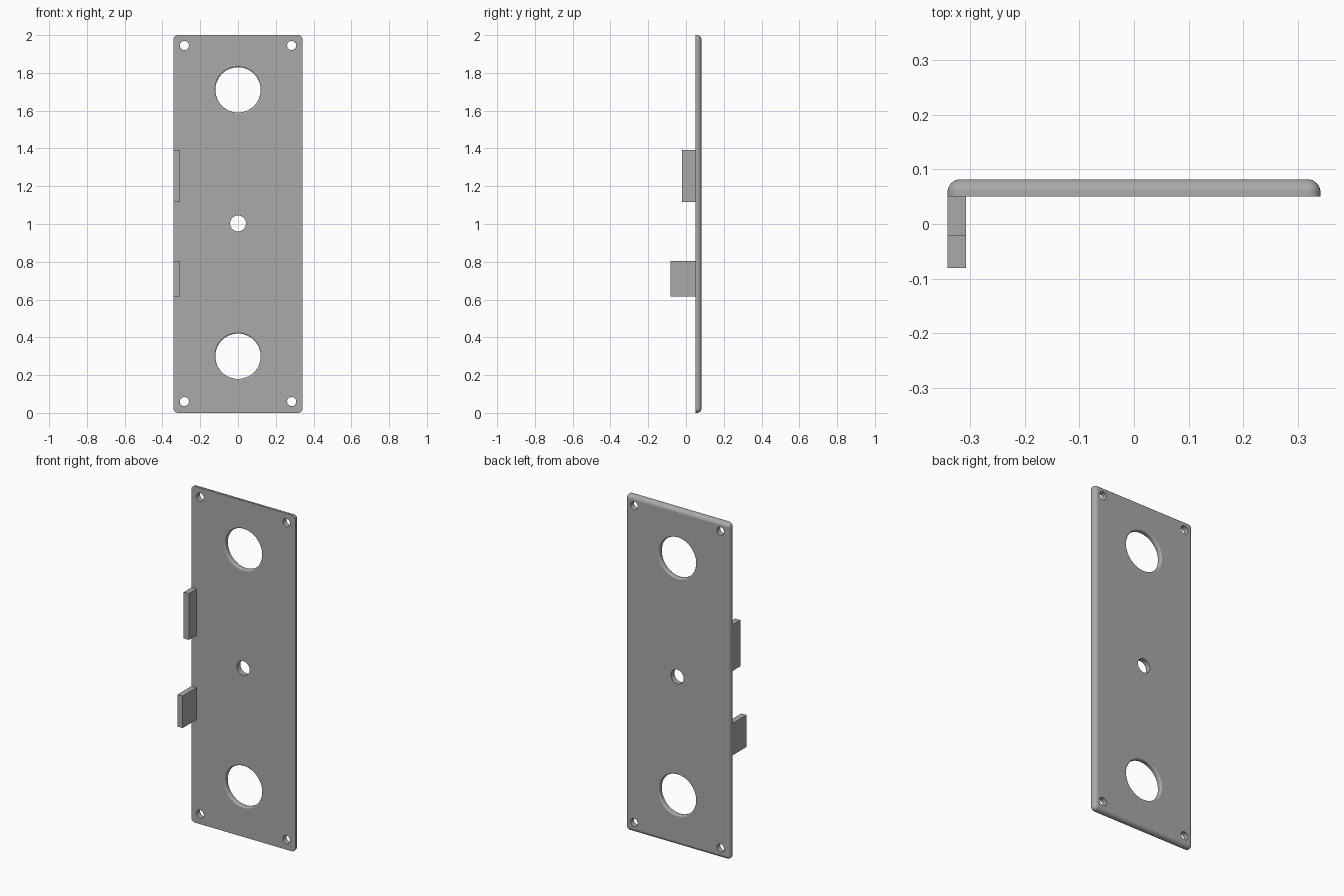
import bpy, bmesh, math
from mathutils import Matrix

if "Cube" in bpy.data.objects:
    bpy.data.objects.remove(bpy.data.objects["Cube"], do_unlink=True)

FRONT, BACK = 0.05, 0.082      # y of the plate's two faces
HALF_WIDTH = 0.342

grey = bpy.data.materials.new("plain_grey")
grey.use_nodes = True
colour = (0.4, 0.4, 0.4, 1)
grey.diffuse_color = colour
grey.node_tree.nodes["Principled BSDF"].inputs["Base Color"].default_value = colour


def finish(bm, name):
    bmesh.ops.recalc_face_normals(bm, faces=bm.faces[:])
    mesh = bpy.data.meshes.new(name)
    bm.to_mesh(mesh)
    bm.free()
    mesh.materials.append(grey)
    obj = bpy.data.objects.new(name, mesh)
    bpy.context.collection.objects.link(obj)
    return obj


def box(x0, x1, y0, y1, z0, z1):
    bm = bmesh.new()
    centre = Matrix.Translation(((x0 + x1) / 2, (y0 + y1) / 2, (z0 + z1) / 2))
    size = Matrix.Diagonal((x1 - x0, y1 - y0, z1 - z0, 1))
    bmesh.ops.create_cube(bm, size=1, matrix=centre @ size)
    return bm


def hole_cutter(name, x, z, radius, fillet=0, segments=48):
    # Lathed plug along y, flaring at both plate faces when filleted
    profile = [(radius + fillet, FRONT - 0.02)]
    if fillet:
        steps = [i * math.pi / 12 for i in range(7)]
        arc = [(radius + fillet * (1 - math.sin(a)), fillet * (1 - math.cos(a))) for a in steps]
        profile += [(r, FRONT + d) for r, d in arc]
        profile += [(r, BACK - d) for r, d in reversed(arc)]
    profile.append((radius + fillet, BACK + 0.02))
    bm = bmesh.new()
    rings = []
    for r, y in profile:
        turns = [2 * math.pi * k / segments for k in range(segments)]
        rings.append([bm.verts.new((x + r * math.cos(a), y, z + r * math.sin(a))) for a in turns])
    for lower, upper in zip(rings, rings[1:]):
        for k in range(segments):
            n = (k + 1) % segments
            bm.faces.new((lower[k], lower[n], upper[n], upper[k]))
    bm.faces.new(rings[0])
    bm.faces.new(rings[-1])
    cutter = finish(bm, name)
    cutter.hide_render = True
    return cutter


# Plate with rounded corners and a rounded back rim
bm = box(-HALF_WIDTH, HALF_WIDTH, FRONT, BACK, 0, 2)
rim = [e for e in bm.edges if max(v.co.y for v in e.verts) > BACK - 0.001]
bmesh.ops.bevel(bm, geom=rim, offset=0.024, segments=8, profile=0.5, affect='EDGES')
plate = finish(bm, "plate")

# Holes: two large filleted, one central, four corner screw holes
cutters = [hole_cutter("large_hole_cutter", 0, z, 0.12, 0.009, 64) for z in (0.3, 1.71)]
cutters.append(hole_cutter("centre_hole_cutter", 0, 1.003, 0.042))
cutters += [hole_cutter("screw_hole_cutter", x, z, 0.024, 0, 32)
            for x in (-0.284, 0.284) for z in (0.06, 1.945)]
for cutter in cutters:
    mod = plate.modifiers.new("hole", 'BOOLEAN')
    mod.operation = 'DIFFERENCE'
    mod.solver = 'EXACT'
    mod.object = cutter

# Bake the cuts and drop the cutters
bpy.context.view_layer.update()
cut = plate.evaluated_get(bpy.context.evaluated_depsgraph_get())
plate.data = bpy.data.meshes.new_from_object(cut)
plate.modifiers.clear()
for cutter in cutters:
    bpy.data.objects.remove(cutter, do_unlink=True)

# Smooth rounded surfaces, sharp rims
bpy.ops.object.select_all(action='DESELECT')
plate.select_set(True)
bpy.context.view_layer.objects.active = plate
bpy.ops.object.shade_smooth_by_angle(angle=math.radians(35))
weighted = plate.modifiers.new("even_shading", 'WEIGHTED_NORMAL')
weighted.keep_sharp = True

# Two tabs standing off the front at the right edge
for name, y0, z0, z1 in (("upper_tab", -0.022, 1.117, 1.392), ("lower_tab", -0.081, 0.615, 0.805)):
    finish(box(-HALF_WIDTH, -0.308, y0, FRONT, z0, z1), name)
